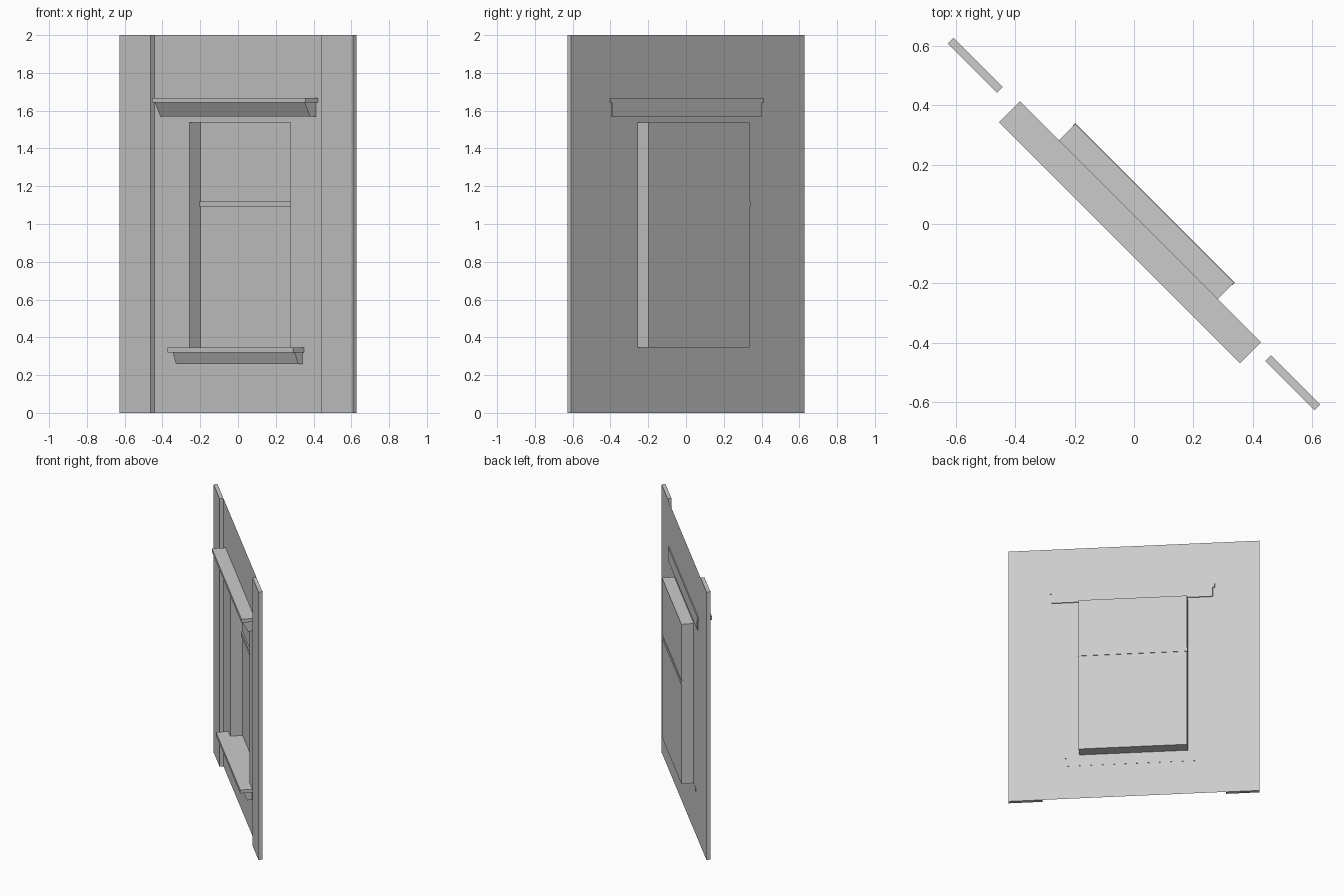
import bpy
import math

cube = bpy.data.objects.get("Cube")
if cube:
    bpy.data.objects.remove(cube, do_unlink=True)

GREY = (0.6, 0.6, 0.6, 1.0)
grey = bpy.data.materials.new("plain_grey")
grey.use_nodes = True
grey.diffuse_color = GREY
grey.node_tree.nodes["Principled BSDF"].inputs["Base Color"].default_value = GREY

# Local frame: x runs along the wall, y points behind it; the panel stands diagonally
TURN = math.radians(-45)
WALL_Y = 0.0135          # plane of the wall sheet
HEIGHT, HALF_WIDTH = 2.0, 0.874
OPEN_X, OPEN_LOW, OPEN_HIGH = 0.378, 0.346, 1.537
RECESS_Y = 0.098         # plane of the window pane


def add_mesh(name, verts, faces):
    mesh = bpy.data.meshes.new(name)
    mesh.from_pydata(verts, [], faces)
    mesh.materials.append(grey)
    obj = bpy.data.objects.new(name, mesh)
    obj.rotation_euler.z = TURN
    bpy.context.collection.objects.link(obj)
    return obj


def prism(name, x0, x1, profile):
    """Extrude a (y, z) profile, listed clockwise from -x, along the wall."""
    n = len(profile)
    verts = [(x, y, z) for x in (x0, x1) for y, z in profile]
    faces = [(i, i + n, (i + 1) % n + n, (i + 1) % n) for i in range(n)]
    faces += [tuple(range(n)), tuple(reversed(range(n, 2 * n)))]
    obj = add_mesh(name, verts, faces)
    return obj


def box(name, x0, x1, y0, y1, z0, z1):
    return prism(name, x0, x1, [(y0, z0), (y0, z1), (y1, z1), (y1, z0)][::-1])


def rect(x, z0, z1, y):
    return [(-x, y, z0), (x, y, z0), (x, y, z1), (-x, y, z1)]


def ring(a, b):
    """Quads joining two four-point loops."""
    return [(a + i, a + (i + 1) % 4, b + (i + 1) % 4, b + i) for i in range(4)]


# Wall sheet with the window opening
outer = rect(HALF_WIDTH, 0, HEIGHT, WALL_Y)
opening = rect(OPEN_X, OPEN_LOW, OPEN_HIGH, WALL_Y)
add_mesh("wall_panel", outer + opening, ring(0, 4))

# Recessed window: reveal and flat pane
pane = rect(OPEN_X, OPEN_LOW, OPEN_HIGH, RECESS_Y)
add_mesh("window_recess", opening + pane, ring(0, 4) + [(4, 5, 6, 7)])

# Meeting rail across the pane
box("window_rail", -0.381, 0.381, RECESS_Y - 0.009, RECESS_Y + 0.003, 1.09, 1.12)

# Raised strips at both wall ends
for side, x0, x1 in (("right", -HALF_WIDTH, -0.64), ("left", 0.64, HALF_WIDTH)):
    box(side + "_pilaster", x0, x1, -WALL_Y, WALL_Y, 0, HEIGHT)


# Ledges: a flat slab over a moulding with a sloping front
def ledge(name, x0, x1, front, back, top, mid, low, slope_top, slope_low):
    box(name + "_slab", x0, x1, front, back, mid, top)
    profile = [(slope_low, low), (slope_top, mid), (back, mid), (back, low)]
    prism(name + "_moulding", x0 + 0.014, x1 - 0.012, profile[::-1])


ledge("lintel", -0.564, 0.584, -0.079, 0.0205, 1.668, 1.642, 1.568, -0.073, -0.031)
ledge("sill", -0.458, 0.482, -0.07, 0.0145, 0.346, 0.321, 0.26, -0.045, -0.02)
